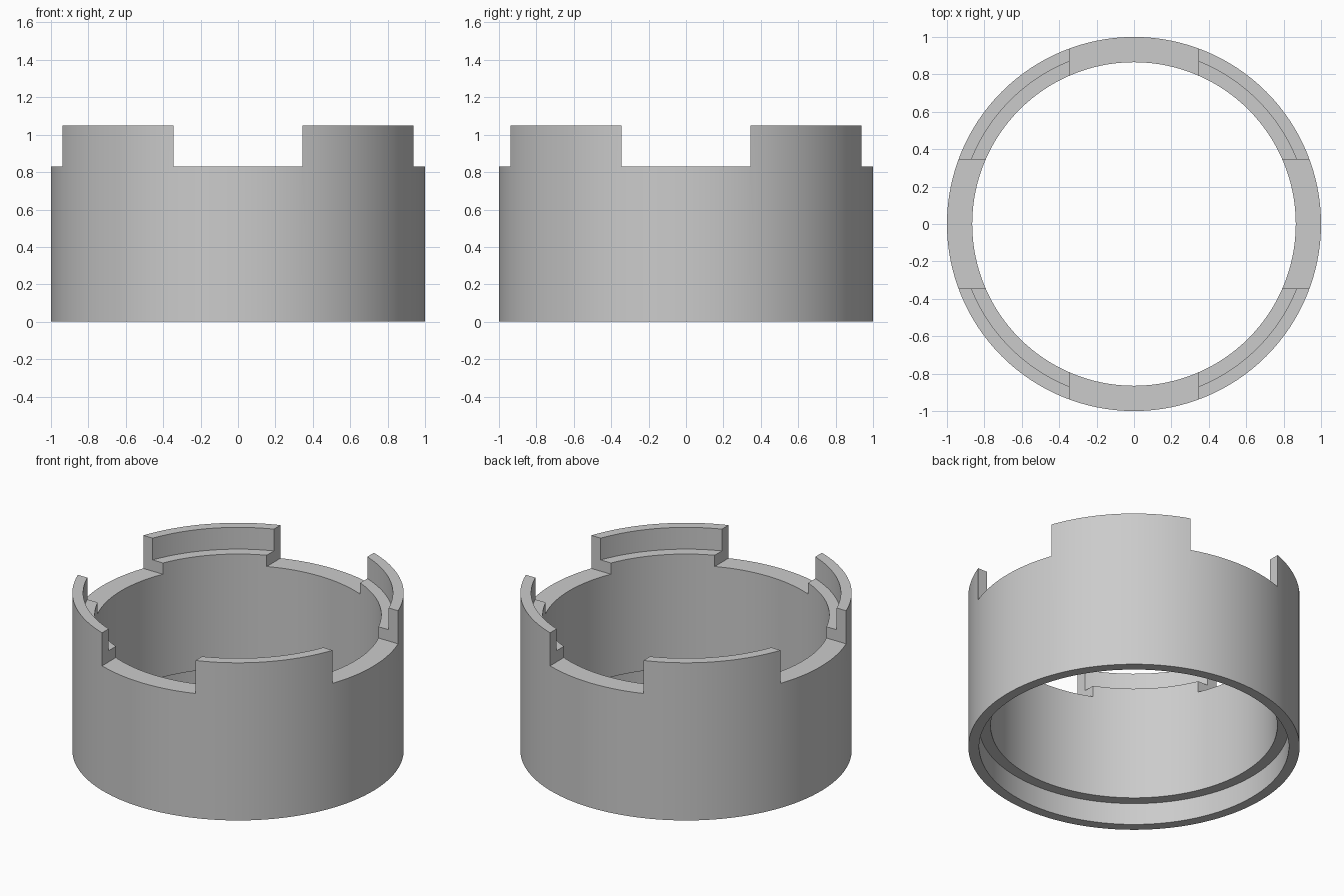
import bpy, bmesh
from math import tau, radians
from mathutils import Vector, Matrix

if "Cube" in bpy.data.objects:
    bpy.data.objects.remove(bpy.data.objects["Cube"], do_unlink=True)

SEGMENTS = 128
HEIGHT, NOTCH_Z, NOTCH_HALF = 1.05, 0.83, 0.344
OUTER, STEP, INNER = 1.0, 0.935, 0.865
RECESS_Z, LEDGE_Z = 0.145, 0.905

grey = bpy.data.materials.new("plain grey")
grey.use_nodes = True
colour = (0.6, 0.6, 0.6, 1)
grey.diffuse_color = colour
grey.node_tree.nodes["Principled BSDF"].inputs["Base Color"].default_value = colour


def make_object(name, bm):
    bmesh.ops.recalc_face_normals(bm, faces=bm.faces)
    mesh = bpy.data.meshes.new(name)
    bm.to_mesh(mesh)
    bm.free()
    mesh.materials.append(grey)
    obj = bpy.data.objects.new(name, mesh)
    bpy.context.collection.objects.link(obj)
    return obj


# Collar: stepped wall section turned around the z axis
profile = [(OUTER, 0), (OUTER, HEIGHT), (STEP, HEIGHT), (STEP, LEDGE_Z),
           (INNER, LEDGE_Z), (INNER, RECESS_Z), (STEP, RECESS_Z), (STEP, 0)]
bm = bmesh.new()
verts = [bm.verts.new((r, 0, z)) for r, z in profile]
edges = [bm.edges.new((verts[i - 1], verts[i])) for i in range(len(verts))]
bmesh.ops.spin(bm, geom=verts + edges, cent=(0, 0, 0), axis=(0, 0, 1),
               angle=tau, steps=SEGMENTS, use_merge=True)
bmesh.ops.remove_doubles(bm, verts=bm.verts, dist=0.0001)
collar = make_object("notched_collar", bm)
bpy.context.view_layer.objects.active = collar
collar.select_set(True)

# Notches: a straight slot across each axis leaves four raised tabs
for name, size in (("slot_x", (3, 2 * NOTCH_HALF, 1)),
                   ("slot_y", (2 * NOTCH_HALF, 3, 1))):
    bm = bmesh.new()
    bmesh.ops.create_cube(bm, size=1, matrix=Matrix.Translation(
        (0, 0, NOTCH_Z + 0.5)) @ Matrix.Diagonal(Vector((*size, 1))))
    cutter = make_object(name, bm)
    cutter.hide_render = True
    cut = collar.modifiers.new(name, "BOOLEAN")
    cut.operation = "DIFFERENCE"
    cut.solver = "EXACT"
    cut.object = cutter
    bpy.ops.object.modifier_apply(modifier=cut.name)
    bpy.data.objects.remove(cutter, do_unlink=True)

bpy.ops.object.shade_smooth_by_angle(angle=radians(30))
